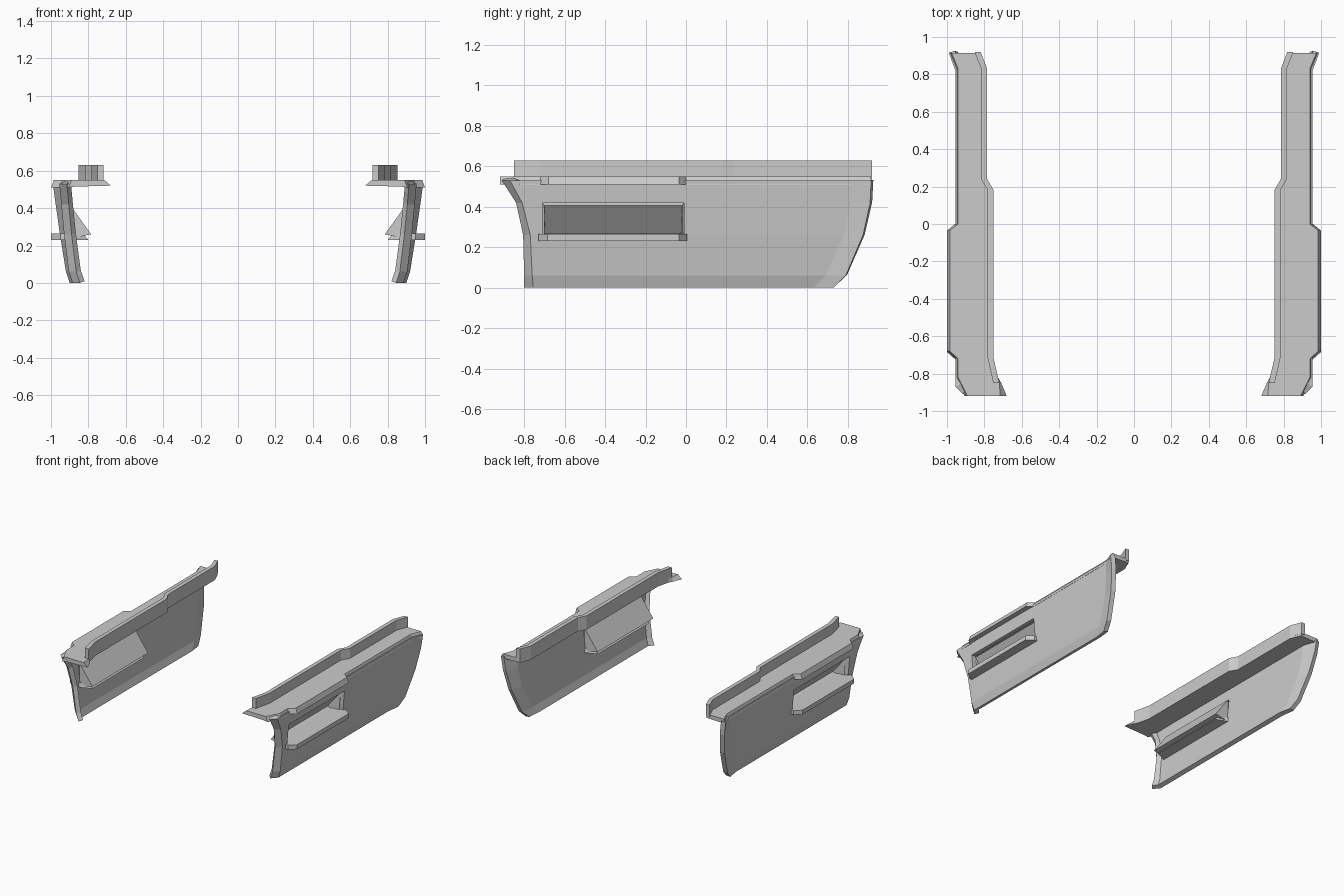
import bpy, bmesh

cube = bpy.data.objects.get("Cube")
if cube:
    bpy.data.objects.remove(cube, do_unlink=True)

grey = bpy.data.materials.new("plain grey")
grey.use_nodes = True
GREY = (0.6, 0.6, 0.6, 1)
grey.diffuse_color = GREY
grey.node_tree.nodes["Principled BSDF"].inputs["Base Color"].default_value = GREY


def finish(name, bm, thickness=0):
    """Turn a left-side bmesh into a mirrored pair of parts."""
    mesh = bpy.data.meshes.new(name)
    bm.to_mesh(mesh)
    bm.free()
    mesh.materials.append(grey)
    obj = bpy.data.objects.new(name, mesh)
    bpy.context.collection.objects.link(obj)
    if thickness:
        solid = obj.modifiers.new("thickness", "SOLIDIFY")
        solid.thickness = thickness
        solid.offset = -1
        solid.use_even_offset = True
    mirror = obj.modifiers.new("mirror", "MIRROR")
    mirror.use_mirror_merge = False
    return obj


def loft(name, sections):
    """Skin closed sections (lists of x, y, z) and cap both ends."""
    bm = bmesh.new()
    rings = [[bm.verts.new(p) for p in s] for s in sections]
    n = len(rings[0])
    for a, b in zip(rings, rings[1:]):
        for i in range(n):
            j = (i + 1) % n
            bm.faces.new((a[i], a[j], b[j], b[i]))
    bm.faces.new(rings[0])
    bm.faces.new(rings[-1])
    bmesh.ops.recalc_face_normals(bm, faces=bm.faces)
    return finish(name, bm)


# Side wall: rows of z, outer x, front edge, front bend, rear bend, rear edge,
# and how far the rear edge flares outward
P0, P1 = -0.71, -0.01
rows = [
    (0.53, 0.955, -0.91, -0.87, 0.82, 0.915, 0.035),
    (0.42, 0.945, -0.84, -0.81, 0.81, 0.91, 0.03),
    (0.26, 0.93, -0.805, -0.77, 0.78, 0.875, 0.022),
    (0.06, 0.905, -0.80, -0.76, 0.69, 0.79, 0.015),
    (0.00, 0.885, -0.80, -0.755, 0.63, 0.73, 0.015),
]
bm = bmesh.new()
grid = []
for z, x, f0, f1, r0, r1, flare in rows:
    pts = [(x - 0.04, f0), (x, f1), (x, P0), (x, P1), (x, r0), (x + flare, r1)]
    grid.append([bm.verts.new((px, py, z)) for px, py in pts])
for r in range(len(rows) - 1):
    for c in range(5):
        if (r, c) == (1, 2):      # opening of the pocket
            continue
        bm.faces.new((grid[r][c], grid[r + 1][c], grid[r + 1][c + 1], grid[r][c + 1]))
finish("side_wall", bm, 0.035)

# Wedge pocket pushed inward behind the opening
bm = bmesh.new()
ends = [[bm.verts.new((x, y, z)) for x, z in ((0.90, 0.42), (0.785, 0.26), (0.90, 0.235))]
        for y in (P0, P1)]
a, b = ends
bm.faces.new((a[0], b[0], b[1], a[1]))
bm.faces.new((a[1], b[1], b[2], a[2]))
bm.faces.new(a)
bm.faces.new(b)
bmesh.ops.recalc_face_normals(bm, faces=bm.faces)
# Keep normals pointing inward to the vehicle centre side
if sum(f.normal.x for f in bm.faces) > 0:
    bmesh.ops.reverse_faces(bm, faces=bm.faces)
finish("wedge_pocket", bm, 0.012)

# Top shelf with a wider lip above the pocket
shelf = [(-0.92, 0.715, 0.905, 0.035), (-0.85, 0.72, 0.94, 0.01), (-0.82, 0.727, 0.955, 0),
         (-0.72, 0.75, 0.955, 0), (-0.68, 0.75, 1.0, 0), (-0.035, 0.75, 1.0, 0),
         (0.0, 0.75, 0.955, 0), (0.18, 0.75, 0.955, 0), (0.24, 0.785, 0.955, 0),
         (0.83, 0.785, 0.955, 0), (0.915, 0.82, 0.99, 0)]
loft("top_shelf", [[(xi - tip, y, 0.52), (xi, y, 0.55), (xo - 0.015, y, 0.55),
                    (xo, y, 0.51), (xo - 0.035, y, 0.515)] for y, xi, xo, tip in shelf])

# Raised rail along the inner edge of the shelf
rail = [(-0.85, 0.72), (-0.72, 0.75), (0.18, 0.75), (0.24, 0.785), (0.83, 0.785), (0.92, 0.82)]
loft("top_rail", [[(x, y, 0.535), (x, y, 0.63), (x + 0.032, y, 0.63), (x + 0.032, y, 0.535)]
                  for y, x in rail])

# Side step below the pocket, with tapered ends
step = [(-0.73, 0.95), (-0.685, 1.0), (-0.035, 1.0), (0.005, 0.95)]
loft("side_step", [[(0.80 if abs(y + 0.36) < 0.34 else 0.90, y, 0.23), (x, y, 0.23),
                    (x, y, 0.265), (0.83 if abs(y + 0.36) < 0.34 else 0.90, y, 0.265)]
                   for y, x in step])
